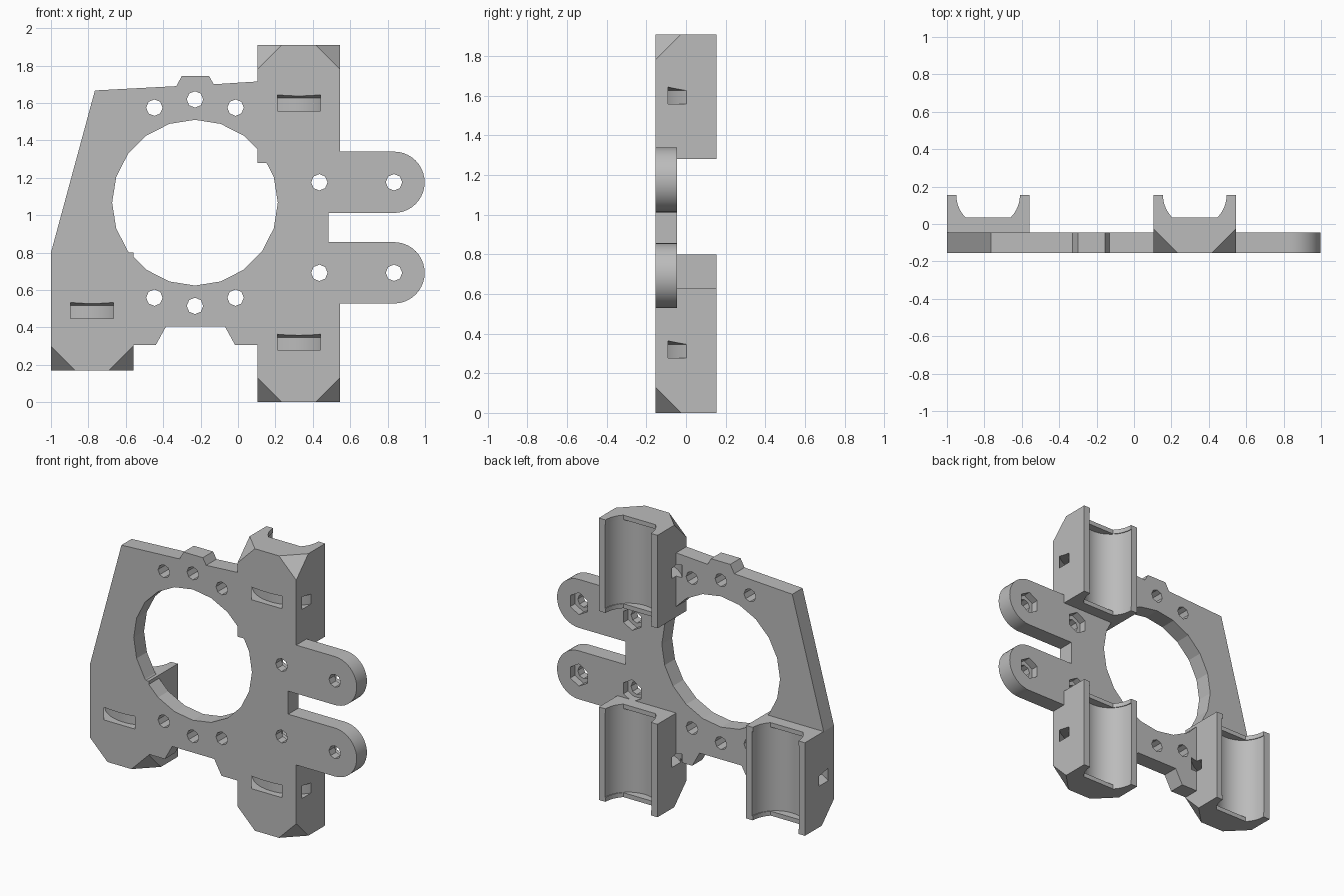
import bpy
import bmesh
from math import cos, sin, pi, radians
from mathutils import Vector, Matrix

cube = bpy.data.objects.get("Cube")
if cube:
    bpy.data.objects.remove(cube)

FRONT, PLATE_BACK, BACK = -0.155, -0.045, 0.155
HALF, LENGTH, CHAMFER = 0.22, 0.63, 0.13

grey = bpy.data.materials.new("plastic_grey")
grey.use_nodes = True
grey.diffuse_color = (0.5, 0.5, 0.5, 1)
grey.node_tree.nodes["Principled BSDF"].inputs["Base Color"].default_value = (0.5, 0.5, 0.5, 1)


def finish(name, bm):
    bmesh.ops.recalc_face_normals(bm, faces=bm.faces)
    mesh = bpy.data.meshes.new(name)
    bm.to_mesh(mesh)
    bm.free()
    mesh.materials.append(grey)
    obj = bpy.data.objects.new(name, mesh)
    bpy.context.collection.objects.link(obj)
    return obj


def prism(name, points, start, end):
    """Extrude a flat outline of 3D points along the vector start -> end."""
    bm = bmesh.new()
    face = bm.faces.new([bm.verts.new(Vector(p) + Vector(start)) for p in points])
    moved = bmesh.ops.extrude_face_region(bm, geom=[face])["geom"]
    verts = [v for v in moved if isinstance(v, bmesh.types.BMVert)]
    bmesh.ops.translate(bm, verts=verts, vec=Vector(end) - Vector(start))
    return finish(name, bm)


def arc(cx, cy, r, a0, a1, n):
    angles = [radians(a0 + (a1 - a0) * i / n) for i in range(n + 1)]
    return [(cx + r * cos(a), cy + r * sin(a)) for a in angles]


def front_prism(name, outline, y0, y1):
    return prism(name, [(x, 0, z) for x, z in outline], (0, y0, 0), (0, y1, 0))


def upright_prism(name, outline, z0, z1):
    return prism(name, [(x, y, 0) for x, y in outline], (0, 0, z0), (0, 0, z1))


def polygon(cx, cz, r, sides):
    return arc(cx, cz, r, 90, 450, sides)[:-1]


def combine(target, tool, operation="DIFFERENCE"):
    mod = target.modifiers.new("combine", "BOOLEAN")
    mod.object, mod.operation, mod.solver = tool, operation, "EXACT"
    bpy.context.view_layer.objects.active = target
    bpy.ops.object.modifier_apply(modifier=mod.name)
    bpy.data.objects.remove(tool)


# Flat plate with two rounded arms
outline = [(-1, 0.305), (-1, 0.8), (-0.765, 1.667), (-0.33, 1.69), (-0.3, 1.745),
           (-0.155, 1.745), (-0.13, 1.7), (0.105, 1.715), (0.545, 1.715), (0.545, 1.34)]
outline += arc(0.834, 1.176, 0.164, 90, -90, 20)
outline += [(0.485, 1.012), (0.485, 0.856)]
outline += arc(0.834, 0.692, 0.164, 90, -90, 20)
outline += [(0.545, 0.528), (0.545, 0.305), (-0.015, 0.305), (-0.07, 0.405),
            (-0.385, 0.405), (-0.44, 0.305)]
carriage = front_prism("bearing_carriage", outline, FRONT, PLATE_BACK)

# Large opening, screw holes above and below it
combine(carriage, front_prism("opening", polygon(-0.23, 1.067, 0.443, 20), -0.3, 0.1))
for side in (1, -1):
    for dx, dz in ((-0.217, 0.508), (0, 0.552), (0.217, 0.508)):
        hole = polygon(-0.23 + dx, 1.067 + side * dz, 0.044, 8)
        combine(carriage, front_prism("screw_hole", hole, -0.3, 0.1))

# Arm holes with hexagonal nut recesses on the back
for x in (0.435, 0.834):
    for z in (0.692, 1.176):
        combine(carriage, front_prism("arm_hole", polygon(x, z, 0.044, 8), -0.3, 0.1))
        combine(carriage, front_prism("nut_recess", polygon(x, z, 0.075, 6), -0.095, 0.1))


def bearing_holder(name, cx, z0, end):
    """Block with two cut corners at its outer end (end = 1 top, -1 bottom)."""
    bm = bmesh.new()
    size = Matrix.Diagonal((2 * HALF, BACK - FRONT, LENGTH, 1))
    place = Matrix.Translation((cx, 0, z0 + LENGTH / 2))
    bmesh.ops.create_cube(bm, size=1, matrix=place @ size)
    tip = z0 + (LENGTH if end > 0 else 0)
    for side in (1, -1):
        cut = bmesh.ops.bisect_plane(
            bm, geom=bm.verts[:] + bm.edges[:] + bm.faces[:], clear_outer=True,
            plane_co=(cx + side * HALF, FRONT, tip - end * CHAMFER),
            plane_no=Vector((side, -1, end)).normalized())
        edges = [e for e in cut["geom_cut"] if isinstance(e, bmesh.types.BMEdge)]
        bmesh.ops.holes_fill(bm, edges=edges)
    return finish(name, bm)


def tie_ring(cx, z0):
    """Ring-shaped channel for a strap around the bearing."""
    bm = bmesh.new()
    profile = [(0.268, 0.278), (0.331, 0.278), (0.331, 0.364), (0.268, 0.346)]
    n = 64
    rings = [[bm.verts.new((cx + r * cos(2 * pi * i / n), BACK + r * sin(2 * pi * i / n), z0 + z))
              for r, z in profile] for i in range(n)]
    for i in range(n):
        a, b = rings[i], rings[(i + 1) % n]
        for j in range(4):
            k = (j + 1) % 4
            bm.faces.new((a[j], a[k], b[k], b[j]))
    return finish("tie_ring", bm)


holders = [("left_upper_holder", 0.325, 1.28, 1),
           ("left_lower_holder", 0.325, 0.0, -1),
           ("right_holder", -0.78, 0.17, -1)]
for name, cx, z0, end in holders:
    combine(carriage, bearing_holder(name, cx, z0, end), "UNION")

# Bearing cradles: shallow passage through the end lips, deeper pocket between
for name, cx, z0, end in holders:
    passage = arc(cx, BACK, 0.17, -135 + 90, 225, 48)
    passage = [(x, max(y, 0.035)) for x, y in arc(cx, BACK, 0.17, -44.9, 224.9, 48)]
    combine(carriage, upright_prism("passage", passage, z0 - 0.02, z0 + LENGTH + 0.02))
    pocket = arc(cx, BACK, 0.175, 0, 360, 64)[:-1]
    combine(carriage, upright_prism("pocket", pocket, z0 + 0.03, z0 + LENGTH - 0.03))
    combine(carriage, tie_ring(cx, z0))

# Smooth the curved surfaces, keep edges sharp
bpy.ops.object.select_all(action="DESELECT")
carriage.select_set(True)
bpy.context.view_layer.objects.active = carriage
bpy.ops.object.shade_smooth_by_angle(angle=radians(15))
